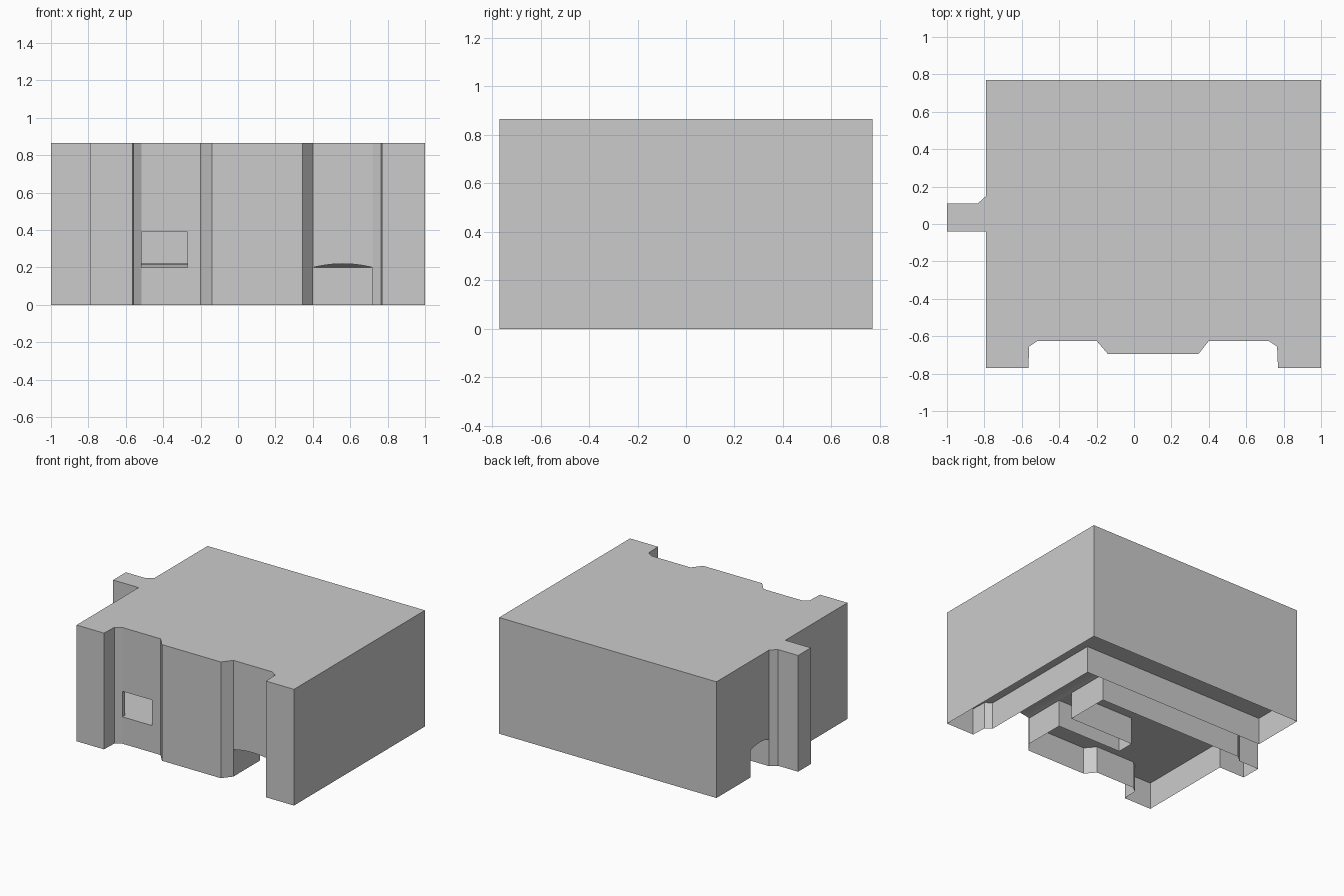
import bpy, bmesh
from math import pi

cube = bpy.data.objects.get("Cube")
if cube:
    bpy.data.objects.remove(cube, do_unlink=True)

TOP, FLOOR, RISE = 0.865, 0.2, 0.02

grey = bpy.data.materials.new("plain grey")
grey.use_nodes = True
colour = (0.6, 0.6, 0.6, 1)
grey.diffuse_color = colour
grey.node_tree.nodes["Principled BSDF"].inputs["Base Color"].default_value = colour


def build(name, faces):
    """Make one object from a list of polygons."""
    bm = bmesh.new()
    for pts in faces:
        bm.faces.new([bm.verts.new(p) for p in pts])
    bmesh.ops.remove_doubles(bm, verts=bm.verts, dist=0.0005)
    mesh = bpy.data.meshes.new(name)
    bm.to_mesh(mesh)
    bm.free()
    mesh.materials.append(grey)
    obj = bpy.data.objects.new(name, mesh)
    bpy.context.collection.objects.link(obj)
    return obj


def panel(a, b, low, high):
    return [(*a, low), (*b, low), (*b, high), (*a, high)]


def path_walls(path, low, high):
    return [panel(a, b, low, high) for a, b in zip(path, path[1:])]


def arch(a, b, steps=12):
    """Points of a shallow arch between two plan positions."""
    pts = []
    for i in range(steps + 1):
        t = i / steps
        pts.append((a[0] + (b[0] - a[0]) * t, a[1] + (b[1] - a[1]) * t,
                    FLOOR + RISE * 4 * t * (1 - t)))
    return pts


def flat(path, z, up=True):
    return [(x, y, z) for x, y in (path if up else path[::-1])]


# Plan outline, counter-clockwise, split at the openings
left_front = [(-0.79, -0.77), (-0.565, -0.77), (-0.56, -0.655), (-0.515, -0.625)]
middle_front = [(-0.27, -0.625), (-0.2, -0.625), (-0.14, -0.695),
                (0.345, -0.695), (0.4, -0.625)]
outer_side = [(0.72, -0.625), (0.765, -0.655), (0.77, -0.77), (1, -0.77),
              (1, 0.77), (-0.79, 0.77), (-0.79, 0.37)]
side_tab = [(-0.79, 0.15), (-0.835, 0.11), (-1, 0.11), (-1, -0.04),
            (-0.79, -0.04), (-0.79, -0.77)]
outline = left_front + middle_front + outer_side + side_tab[:-1]

# Outer walls
walls = []
for run in (left_front, middle_front, outer_side, side_tab):
    walls += path_walls(run, 0, TOP)
win_a, win_b = left_front[-1], middle_front[0]
walls += [panel(win_a, win_b, 0, FLOOR), panel(win_a, win_b, 0.39, TOP)]
for a, b in ((middle_front[-1], outer_side[0]), (outer_side[-1], side_tab[0])):
    walls.append(arch(a, b) + [(*b, TOP), (*a, TOP)])
build("outer_walls", walls)
build("top_cap", [flat(outline, TOP)])

# Window reveal
in_a, in_b = (win_a[0], -0.595), (win_b[0], -0.595)
build("window_reveal", [
    panel(win_a, in_a, FLOOR, 0.39), panel(in_b, win_b, FLOOR, 0.39),
    flat([win_a, win_b, in_b, in_a], FLOOR), flat([win_a, win_b, in_b, in_a], 0.39, False)])

# Passage walls below the floor, with a side niche
outer_path = [(-0.79, 0.37), (0.72, 0.37), (0.72, -0.625)]
inner_path = [(0.4, -0.625), (0.4, -0.31), (-0.13, -0.31), (-0.13, -0.18),
              (0.4, -0.18), (0.4, 0.15), (-0.79, 0.15)]
build("passage_outer_wall", path_walls(outer_path, 0, FLOOR))
build("passage_inner_wall", path_walls(inner_path, 0, FLOOR))

# Floor plates on both sides of the passage
build("outer_floor", [flat(outer_side[:-1] + outer_path[:2], FLOOR, False)])
build("inner_floor", [flat(left_front + middle_front + [(0.4, 0.15)] + side_tab[:-1],
                           FLOOR, False)])

# Vaulted passage ceiling, mitred at the corner
stations = [arch((0.4, -0.625), (0.72, -0.625)), arch((0.4, 0.15), (0.72, 0.37)),
            arch((-0.79, 0.15), (-0.79, 0.37))]
vault = []
for s, t in zip(stations, stations[1:]):
    for i in range(len(s) - 1):
        vault.append([s[i], t[i], t[i + 1], s[i + 1]])
build("passage_vault", vault)
